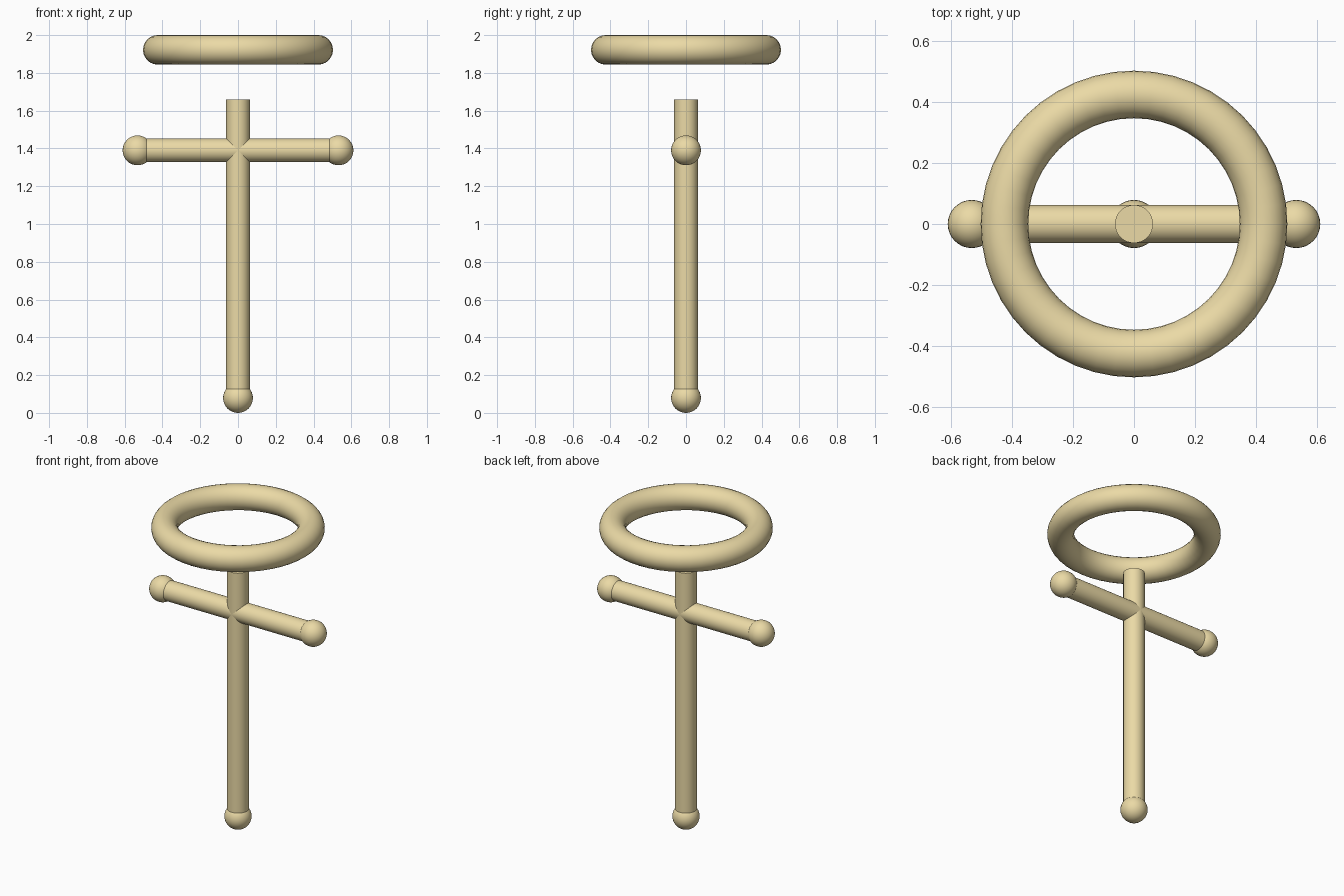
import bpy
from math import pi

if "Cube" in bpy.data.objects:
    bpy.data.objects.remove(bpy.data.objects["Cube"])

ROD_R, BALL_R = 0.0625, 0.079
BAR_Z, BALL_X = 1.39, 0.532


def finish(name):
    ob = bpy.context.object
    ob.name = name
    bpy.ops.object.shade_smooth_by_angle()
    return ob


def rod(name, length, centre, rotation=(0, 0, 0)):
    bpy.ops.mesh.primitive_cylinder_add(vertices=32, radius=ROD_R, depth=length,
                                        location=centre, rotation=rotation)
    return finish(name)


def ball(name, centre):
    bpy.ops.mesh.primitive_uv_sphere_add(segments=32, ring_count=16,
                                         radius=BALL_R, location=centre)
    return finish(name)


# Floating ring at the top
bpy.ops.mesh.primitive_torus_add(major_segments=48, minor_segments=24,
                                 major_radius=0.425, minor_radius=0.078,
                                 location=(0, 0, 1.922))
parts = [finish("ring")]

# Upright shaft and cross bar, running into the balls at their ends
BOTTOM, TOP = BALL_R, 1.66
parts.append(rod("shaft", TOP - BOTTOM, (0, 0, (TOP + BOTTOM) / 2)))
parts.append(rod("cross_bar", 2 * BALL_X, (0, 0, BAR_Z), (0, pi / 2, 0)))

# End balls
parts.append(ball("foot_ball", (0, 0, BALL_R)))
for side, sx in (("left", -1), ("right", 1)):
    parts.append(ball(f"{side}_bar_ball", (sx * BALL_X, 0, BAR_Z)))

# Shared sand colour
sand = bpy.data.materials.new("sand")
sand.diffuse_color = (0.83, 0.70, 0.38, 1)
sand.use_nodes = True
sand.node_tree.nodes["Principled BSDF"].inputs["Base Color"].default_value = sand.diffuse_color
for ob in parts:
    ob.data.materials.append(sand)
